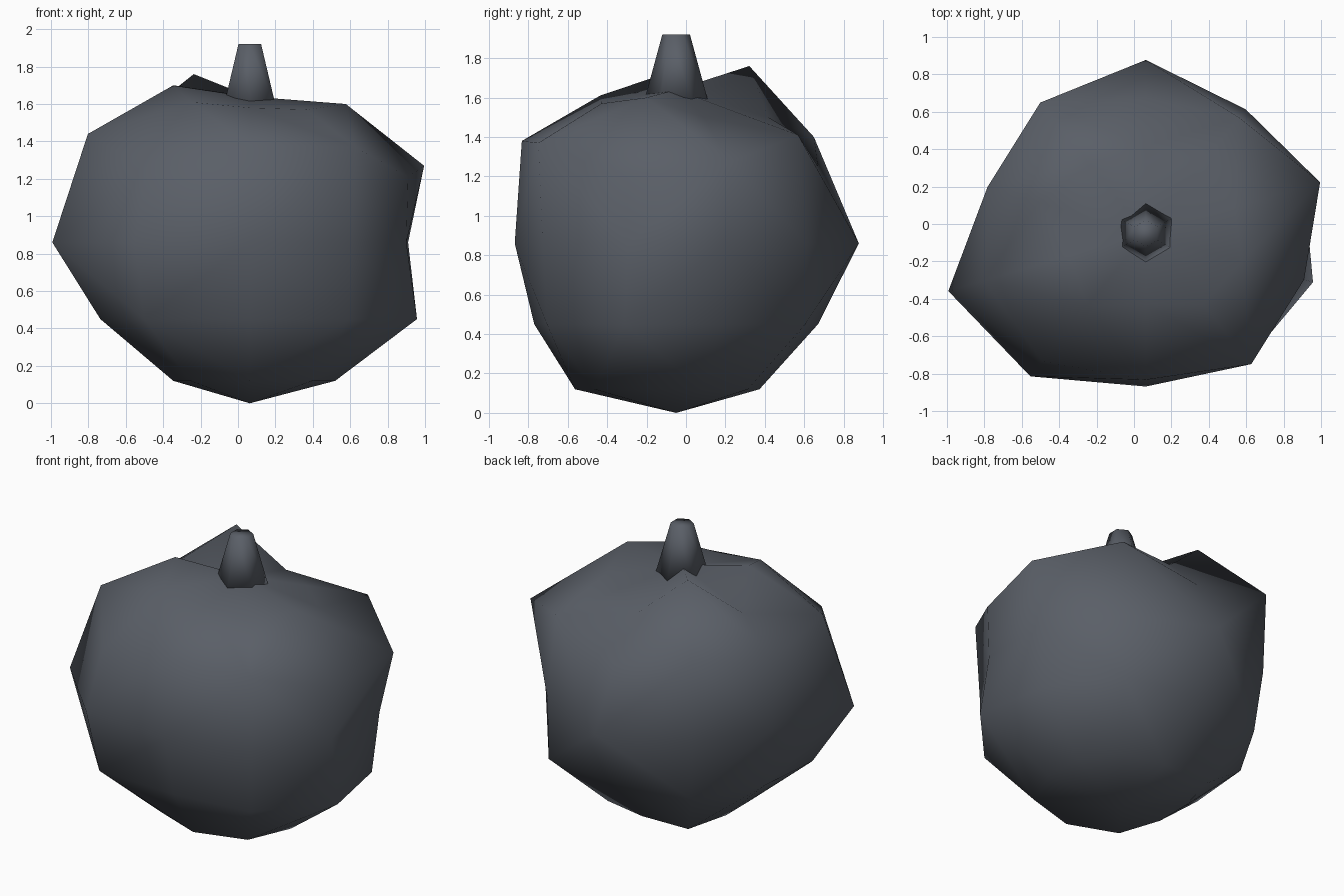
import bpy
import bmesh
from math import cos, sin, radians
from mathutils import Vector

default_cube = bpy.data.objects.get("Cube")
if default_cube:
    bpy.data.objects.remove(default_cube)

AXIS = (0.063, -0.05)     # shared vertical axis of body and stem
SEGMENTS = 10
DEPTH_SCALE = 0.9         # the body is slightly squashed front to back
CENTRE = Vector((0, 0, 0.85))


def make_material(name, colour):
    material = bpy.data.materials.new(name)
    material.use_nodes = True
    rgba = (*colour, 1.0)
    material.diffuse_color = rgba
    shader = material.node_tree.nodes["Principled BSDF"]
    shader.inputs["Base Color"].default_value = rgba
    shader.inputs["Roughness"].default_value = 0.8
    return material


def make_object(name, bm, material):
    bmesh.ops.recalc_face_normals(bm, faces=bm.faces[:])
    for face in bm.faces:
        face.smooth = True
    mesh = bpy.data.meshes.new(name)
    bm.to_mesh(mesh)
    bm.free()
    mesh.materials.append(material)
    obj = bpy.data.objects.new(name, mesh)
    obj.location = (*AXIS, 0)
    bpy.context.collection.objects.link(obj)
    return obj


def add_ring(bm, radii, heights):
    """One horizontal loop of the body, sizes in hundredths."""
    ring = []
    for i, (radius, height) in enumerate(zip(radii, heights)):
        angle = radians(18 + i * 360 / SEGMENTS)
        ring.append(bm.verts.new((
            radius / 100 * cos(angle),
            radius / 100 * sin(angle) * DEPTH_SCALE,
            height / 100)))
    return ring


def add_ridged_quad(bm, a, b, c, d):
    """Two triangles, split along the diagonal that bulges outward."""
    middle_ac = (a.co + c.co) / 2
    middle_bd = (b.co + d.co) / 2
    outward = (middle_ac + middle_bd) / 2 - CENTRE
    if (middle_ac - middle_bd).dot(outward) > 0:
        triangles = (a, b, c), (a, c, d)
    else:
        triangles = (a, b, d), (b, c, d)
    for triangle in triangles:
        bm.faces.new(triangle)


slate = make_material("slate grey", (0.102, 0.114, 0.136))

# Lumpy body: stacked uneven loops, counted anticlockwise from the left side
lower_tip = [47, 50, 47, 57, 43, 43, 54, 57, 57, 48]
lower = [84, 90, 80, 88, 80, 84, 96, 80, 90, 94]
middle = [89, 91, 103, 94, 88, 111, 105, 91, 93, 88]
upper = [98, 85, 80, 96, 89, 91, 94, 87, 96, 89]
upper_z = [127, 141, 125, 140, 132, 144, 125, 138, 137, 121]
crown = [50, 44, 52, 51, 60, 43, 53, 42, 52, 54]
crown_z = [150, 152, 150, 176, 153, 170, 161, 158, 157, 160]

body = bmesh.new()
rings = [
    add_ring(body, lower_tip, [12] * SEGMENTS),
    add_ring(body, lower, [45] * SEGMENTS),
    add_ring(body, middle, [86] * SEGMENTS),
    add_ring(body, upper, upper_z),
    add_ring(body, crown, crown_z),
]
bottom_pole = body.verts.new((0, 0, 0))
top_pole = body.verts.new((0, 0, 1.64))
for i in range(SEGMENTS):
    j = (i + 1) % SEGMENTS
    body.faces.new((bottom_pole, rings[0][j], rings[0][i]))
    body.faces.new((top_pole, rings[-1][i], rings[-1][j]))
    for low, high in zip(rings, rings[1:]):
        add_ridged_quad(body, low[i], low[j], high[j], high[i])
make_object("body", body, slate)

# Six-sided tapered stem, with a corner pointing to the front
stem = bmesh.new()
bmesh.ops.create_cone(stem, cap_ends=True, segments=6,
                      radius1=0.16, radius2=0.07, depth=0.33)
bmesh.ops.translate(stem, verts=stem.verts[:], vec=(0, 0, 1.755))
make_object("stem", stem, slate)
